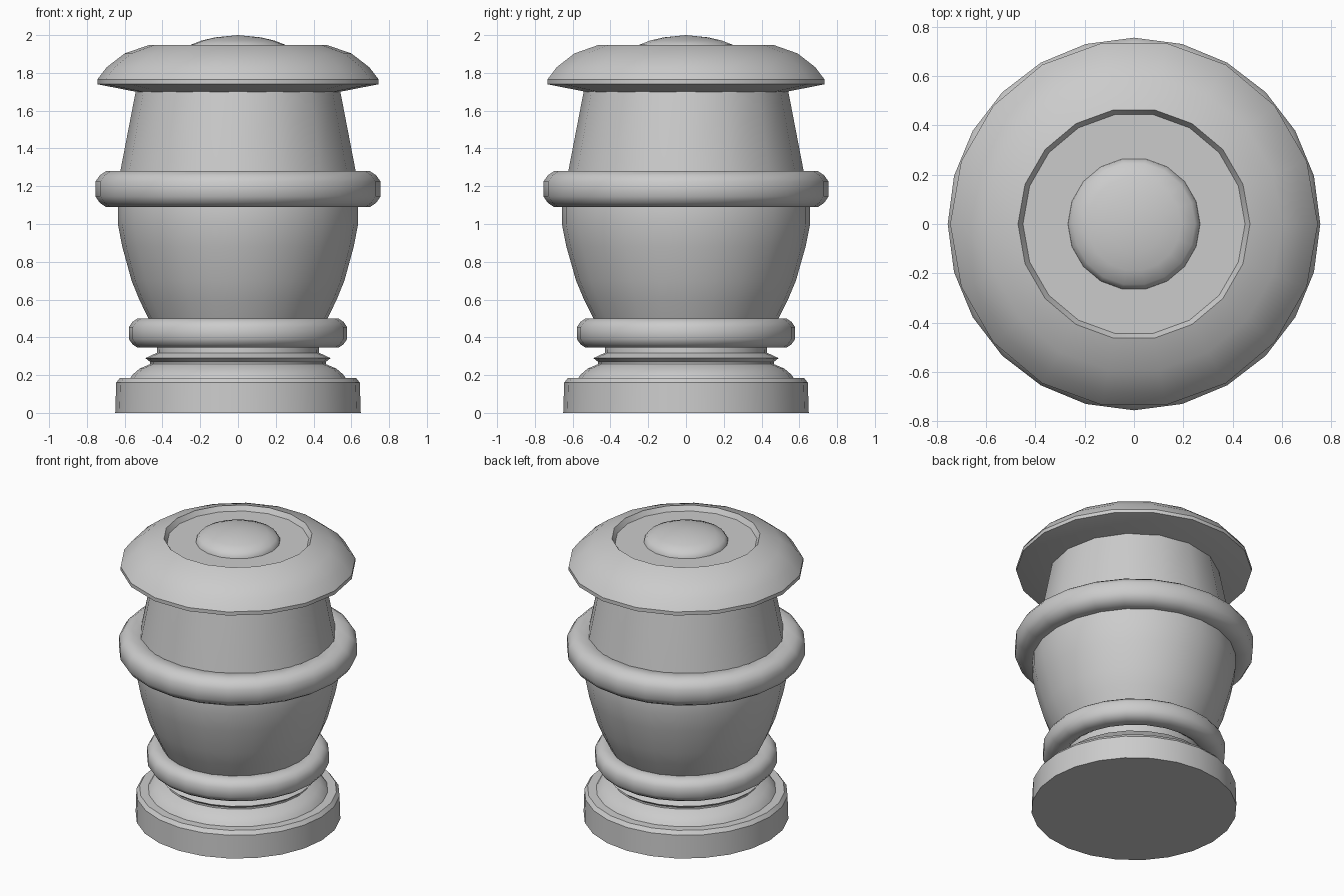
import bpy, bmesh, math

if "Cube" in bpy.data.objects:
    bpy.data.objects.remove(bpy.data.objects["Cube"])


def lathe(name, profile, sides, closed=False, sx=1.0, angle=35):
    """Spin an (r, z) profile around z; first vertex column lies on +x."""
    bm = bmesh.new()
    rings = []
    for r, z in profile:
        if r < 1e-5:
            rings.append([bm.verts.new((0, 0, z))] * sides)
        else:
            rings.append([bm.verts.new((r * sx * math.cos(a), r * math.sin(a), z))
                          for a in (math.tau * i / sides for i in range(sides))])
    pairs = list(zip(rings, rings[1:]))
    if closed:
        pairs.append((rings[-1], rings[0]))
    for lo, hi in pairs:
        for i in range(sides):
            j = (i + 1) % sides
            corners = list(dict.fromkeys((lo[i], lo[j], hi[j], hi[i])))
            bm.faces.new(corners)
    bmesh.ops.recalc_face_normals(bm, faces=bm.faces[:])
    mesh = bpy.data.meshes.new(name)
    bm.to_mesh(mesh)
    bm.free()
    ob = bpy.data.objects.new(name, mesh)
    bpy.context.collection.objects.link(ob)
    bpy.ops.object.select_all(action='DESELECT')
    bpy.context.view_layer.objects.active = ob
    ob.select_set(True)
    bpy.ops.object.shade_smooth_by_angle(angle=math.radians(angle))
    return ob


def band(name, major, z, h, sides=24):
    """Thick ring with a rounded section of half-height h."""
    k = h * 0.41
    d = h * 0.76
    quarter = [(h, k), (d, d), (k, h)]
    pts = quarter + [(-a, b) for a, b in reversed(quarter)]
    pts += [(-a, -b) for a, b in quarter] + [(a, -b) for a, b in reversed(quarter)]
    lathe(name, [(major + a, z + b) for a, b in pts], sides, closed=True, angle=50)


# Foot disc
lathe("base_foot", [(0, 0), (0.65, 0), (0.645, 0.16), (0.625, 0.185), (0, 0.185)], 24)

# Moulded waist between foot and lower band
lathe("base_moulding", [(0, 0.18), (0.57, 0.185), (0.555, 0.205), (0.52, 0.235),
                        (0.465, 0.258), (0.465, 0.27), (0.49, 0.29), (0.43, 0.318),
                        (0.425, 0.4), (0, 0.4)], 24)

# Rounded lower body
lathe("lower_body", [(0, 0.42), (0.45, 0.42), (0.49, 0.5), (0.54, 0.6), (0.582, 0.7),
                     (0.633, 0.88), (0.657, 1.0), (0.657, 1.09), (0.645, 1.19),
                     (0, 1.19)], 24, sx=0.968)

# Tapered upper body
lathe("upper_body", [(0, 1.17), (0.642, 1.17), (0.623, 1.28), (0.54, 1.71), (0, 1.71)], 16)

# Bands
band("lower_band", 0.50, 0.4225, 0.0775)
band("upper_band", 0.66, 1.185, 0.095)

# Lid with recessed top
lathe("lid", [(0, 1.70), (0.54, 1.70), (0.745, 1.74), (0.745, 1.765), (0.695, 1.83),
              (0.60, 1.903), (0.47, 1.948), (0.45, 1.915), (0, 1.915)], 18)

# Domed knob in the recess
lathe("lid_dome", [(0.27, 1.905), (0.266, 1.925), (0.248, 1.95), (0.19, 1.972),
                   (0.12, 1.988), (0, 2.0)], 18, angle=60)
